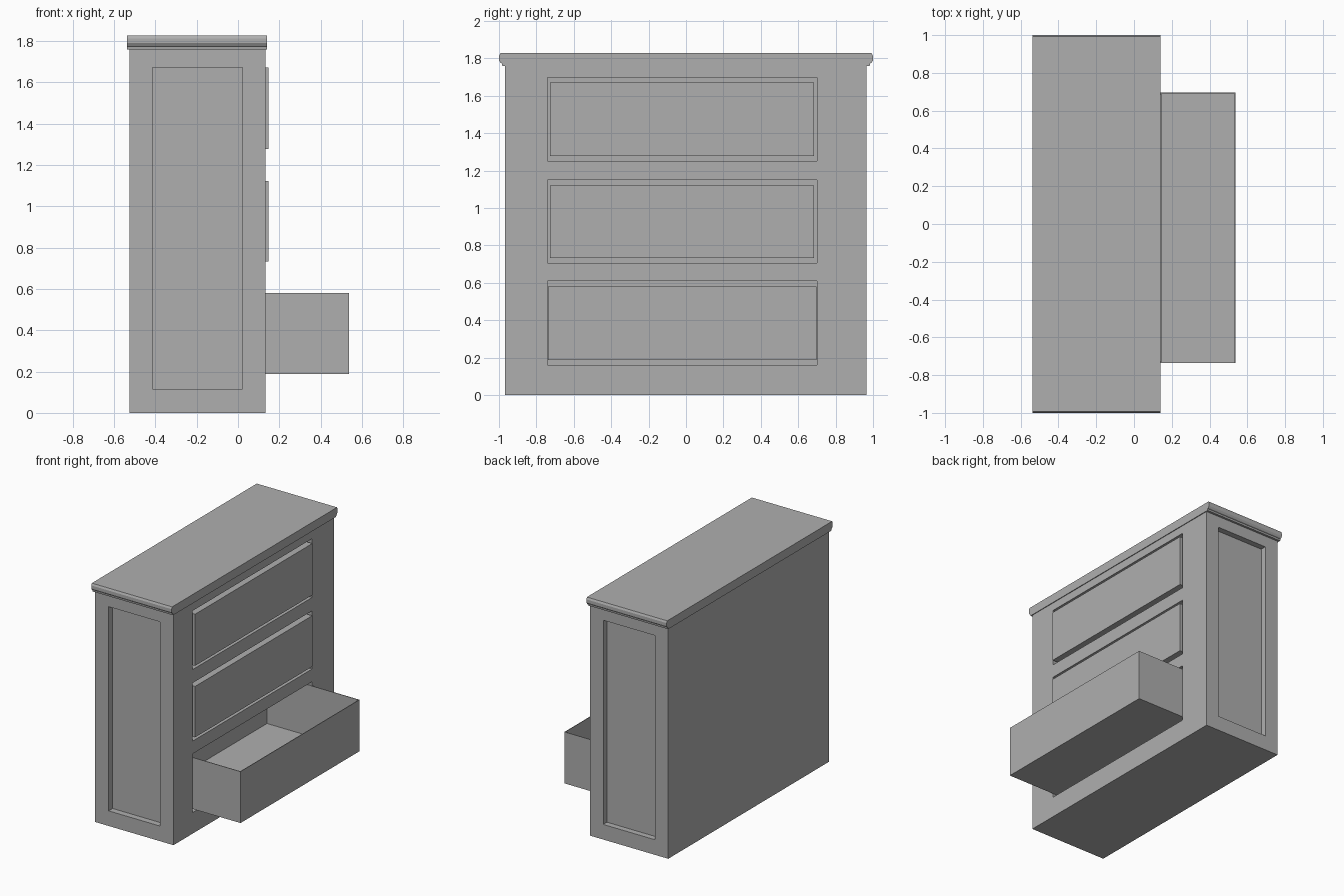
import bpy, bmesh

if "Cube" in bpy.data.objects:
    bpy.data.objects.remove(bpy.data.objects["Cube"])

# Dark grey finish for every part
grey = bpy.data.materials.new("dark_grey")
grey.diffuse_color = (0.43, 0.43, 0.43, 1)
grey.use_nodes = True
grey.node_tree.nodes["Principled BSDF"].inputs["Base Color"].default_value = grey.diffuse_color


def box(name, x, y, z):
    """Axis-aligned box from (min, max) ranges."""
    bpy.ops.mesh.primitive_cube_add(
        size=1, location=[sum(r) / 2 for r in (x, y, z)])
    ob = bpy.context.object
    ob.name = name
    ob.scale = [r[1] - r[0] for r in (x, y, z)]
    bpy.ops.object.transform_apply(location=True, rotation=False, scale=True)
    ob.data.materials.append(grey)
    return ob


def cut(target, x, y, z):
    """Subtract a box from the target."""
    tool = box("cutter", x, y, z)
    tool.hide_render = True
    mod = target.modifiers.new("cut", 'BOOLEAN')
    mod.operation = 'DIFFERENCE'
    mod.solver = 'EXACT'
    mod.object = tool
    bpy.context.view_layer.objects.active = target
    bpy.ops.object.modifier_apply(modifier=mod.name)
    bpy.data.objects.remove(tool)


# Cabinet body with drawer openings and sunken side panels
body = box("cabinet_body", (-0.526, 0.134), (-0.968, 0.965), (0, 1.765))
openings = [(0.16, 0.608), (0.705, 1.148), (1.25, 1.698)]
for z in openings:
    cut(body, (-0.26, 0.3), (-0.74, 0.70), z)
for y in ((-1.1, -0.92), (0.92, 1.1)):
    cut(body, (-0.413, 0.022), y, (0.115, 1.671))

# Lowest drawer pulled out as a thin-walled open tray
tray = box("bottom_drawer", (-0.245, 0.537), (-0.737, 0.697), (0.188, 0.58))
cut(tray, (-0.24, 0.532), (-0.732, 0.692), (0.193, 0.7))

# Closed drawers standing slightly proud
for name, (z0, z1) in zip(("middle_drawer", "top_drawer"), openings[1:]):
    box(name, (-0.245, 0.147), (-0.727, 0.685), (z0 + 0.028, z1 - 0.027))

# Moulded top: half profile mirrored in y, extruded along x
half = [(0.965, 1.759), (0.982, 1.759), (0.984, 1.772), (0.992, 1.776),
        (1.0, 1.789), (1.0, 1.812), (0.993, 1.827)]
profile = half + [(-y, z) for y, z in reversed(half)]
bm = bmesh.new()
face = bm.faces.new([bm.verts.new((-0.537, y, z)) for y, z in profile])
ext = bmesh.ops.extrude_face_region(bm, geom=[face])
bmesh.ops.translate(bm, vec=(0.677, 0, 0), verts=[
    v for v in ext["geom"] if isinstance(v, bmesh.types.BMVert)])
bmesh.ops.recalc_face_normals(bm, faces=bm.faces)
mesh = bpy.data.meshes.new("moulded_top")
bm.to_mesh(mesh)
bm.free()
mesh.materials.append(grey)
bpy.context.collection.objects.link(bpy.data.objects.new("moulded_top", mesh))
